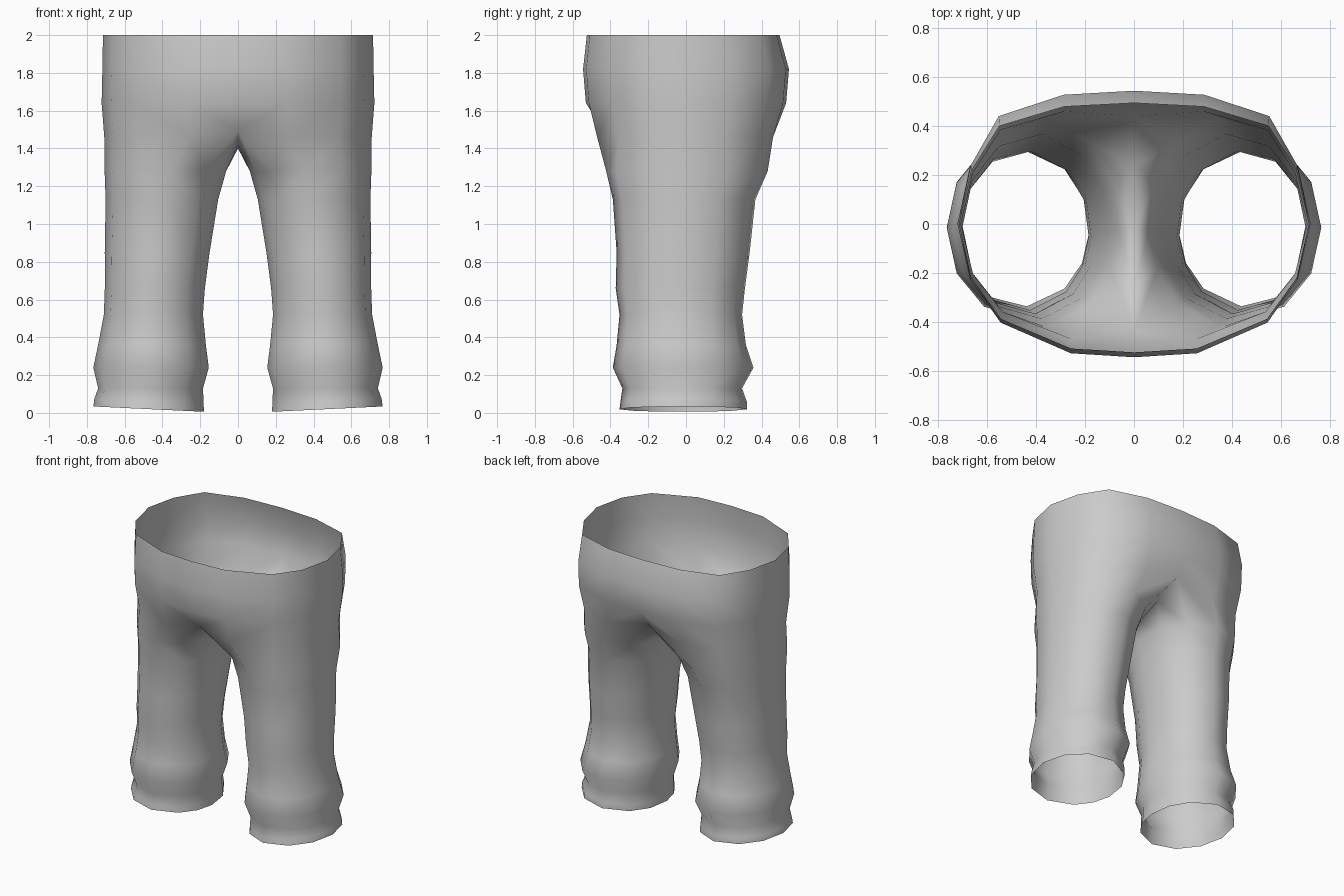
import bpy, bmesh
from math import sin, cos, radians

if "Cube" in bpy.data.objects:
    bpy.data.objects.remove(bpy.data.objects["Cube"])

# Column angles round a leg: front seam, outer side, back seam, then inner thigh
ANGLES = [-130, -95, -60, -30, 0, 30, 60, 95, 130, 157, 184, 206]
OUTER = 9

# Leg rings: z, inner x, outer x, front y, back y
LEG = [
    (0.02, 0.185, 0.76, -0.35, 0.32),
    (0.06, 0.187, 0.755, -0.345, 0.32),
    (0.13, 0.190, 0.735, -0.335, 0.295),
    (0.24, 0.160, 0.76, -0.385, 0.355),
    (0.36, 0.175, 0.735, -0.365, 0.315),
    (0.52, 0.190, 0.705, -0.35, 0.295),
    (0.66, 0.180, 0.70, -0.37, 0.31),
    (0.85, 0.155, 0.70, -0.365, 0.335),
    (1.13, 0.110, 0.695, -0.385, 0.365),
    (1.28, 0.068, 0.70, -0.42, 0.43),
]
# Right half of the hip outline, front centre to back centre
HIP = [(0, -1), (0.36, -0.97), (0.76, -0.74), (0.93, -0.42), (1, 0),
       (0.93, 0.44), (0.77, 0.81), (0.40, 0.97), (0, 1)]
# Hip rings: z, half width, front y, back y
TORSO = [(1.46, 0.708, -0.485, 0.475), (1.64, 0.722, -0.53, 0.53),
         (1.82, 0.718, -0.545, 0.545), (2.0, 0.715, -0.525, 0.495)]
# Crotch seam on the centre plane, back to front
CROTCH = [(0.24, 1.43), (-0.03, 1.40), (-0.26, 1.42)]


def leg_ring(z, x0, x1, y0, y1):
    cx, rx, cy, ry = (x0 + x1) / 2, (x1 - x0) / 2, (y0 + y1) / 2, (y1 - y0) / 2
    pts = []
    for a in ANGLES:
        c, s = cos(radians(a)), sin(radians(a))
        tilt = 0.014 * c if z < 0.1 else 0
        pts.append((cx + rx * 1.02 * c, cy + ry * 1.01 * s, z + tilt))
    return pts


def hip_ring(z, w, y0, y1):
    return [(x * w, y * (y1 if y > 0 else -y0), z) for x, y in HIP]


bm = bmesh.new()


def add(pts):
    return [bm.verts.new(p) for p in pts]


def bridge(low, high, count, closed):
    for i in range(count if closed else count - 1):
        j = (i + 1) % count
        bm.faces.new((low[i], low[j], high[j], high[i]))


# Leg tube, ending in a ring that includes the crotch seam
rings = [add(leg_ring(*r)) for r in LEG]
crotch = hip_ring(*TORSO[0])
crotch[0] = (0, -0.44, 1.50)
crotch[-1] = (0, 0.44, 1.52)
rings.append(add(crotch + [(0, y, z) for y, z in CROTCH]))
for a, b in zip(rings, rings[1:]):
    bridge(a, b, len(ANGLES), True)

# Hips up to the open waist
hips = [rings[-1][:OUTER]] + [add(hip_ring(*r)) for r in TORSO[1:]]
for a, b in zip(hips, hips[1:]):
    bridge(a, b, OUTER, False)

mesh = bpy.data.meshes.new("trousers")
bm.to_mesh(mesh)
bm.free()
mesh.shade_smooth()
trousers = bpy.data.objects.new("trousers", mesh)
bpy.context.collection.objects.link(trousers)

# Mirror to the other leg
mirror = trousers.modifiers.new("mirror", 'MIRROR')
mirror.use_clip = True
mirror.merge_threshold = 0.001
